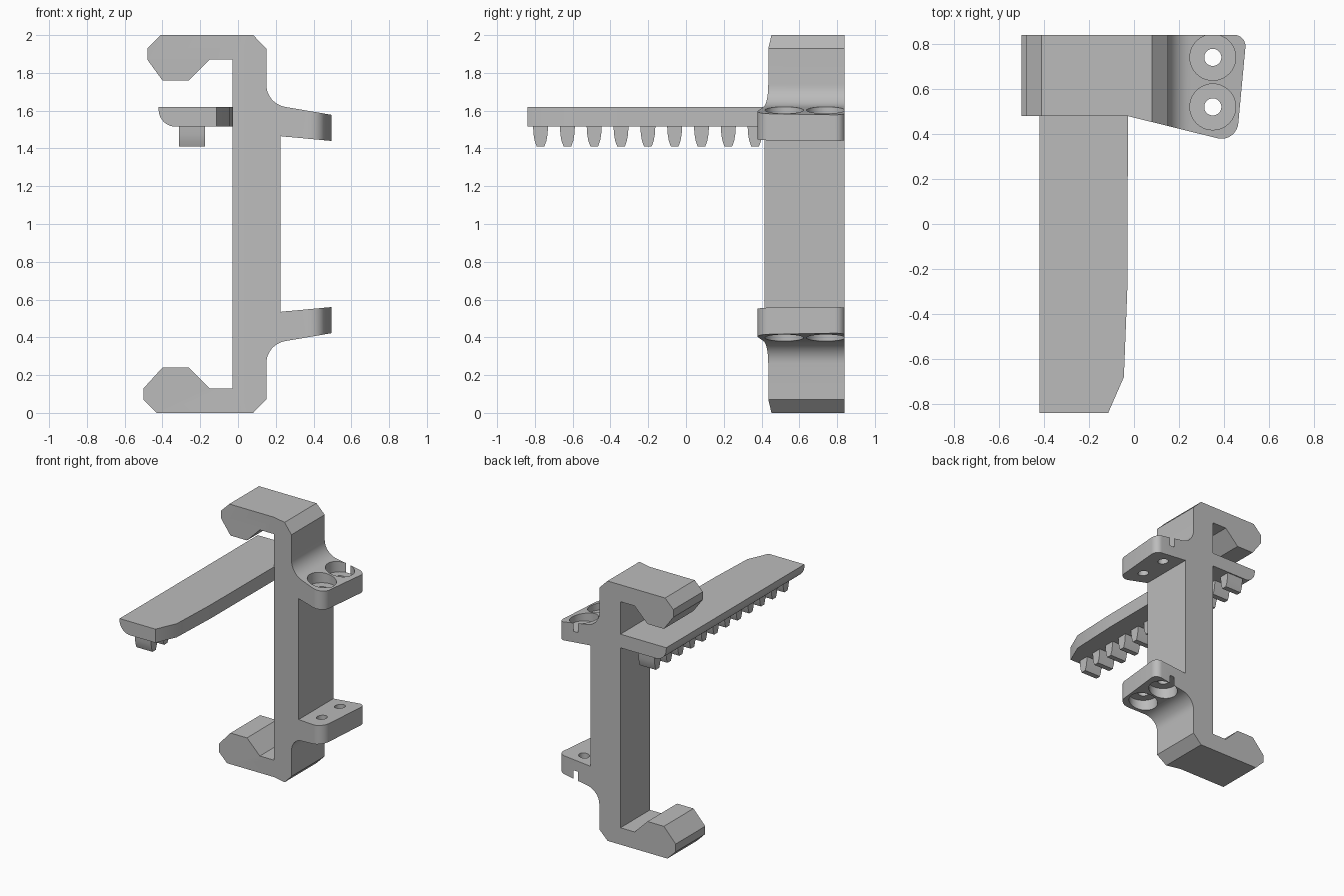
import bpy, bmesh, math
from mathutils import Vector

cube = bpy.data.objects.get("Cube")
if cube:
    bpy.data.objects.remove(cube, do_unlink=True)

grey = bpy.data.materials.new("plain grey")
grey.use_nodes = True
colour = (0.5, 0.5, 0.5, 1)
grey.diffuse_color = colour
grey.node_tree.nodes["Principled BSDF"].inputs["Base Color"].default_value = colour


def rounded(points, steps=10):
    """Outline in which a third value rounds the corner by that radius."""
    out = []
    for i, p in enumerate(points):
        c = Vector(p[:2])
        if len(p) == 2:
            out.append(c)
            continue
        u = (Vector(points[i - 1][:2]) - c).normalized()
        v = (Vector(points[(i + 1) % len(points)][:2]) - c).normalized()
        half = u.angle(v) / 2
        centre = c + (u + v).normalized() * p[2] / math.sin(half)
        reach = p[2] / math.tan(half)
        a, b = c + u * reach - centre, c + v * reach - centre
        turn = a.angle_signed(b)
        for k in range(steps + 1):
            t = -turn * k / steps
            out.append(centre + Vector((a.x * math.cos(t) - a.y * math.sin(t),
                                        a.x * math.sin(t) + a.y * math.cos(t))))
    return out


def prism(name, points, low, high, axis):
    """Extrude an outline between two values along an axis."""
    place = {"x": lambda p, h: (h, p.x, p.y),
             "y": lambda p, h: (p.x, h, p.y),
             "z": lambda p, h: (p.x, p.y, h)}[axis]
    bm = bmesh.new()
    face = bm.faces.new([bm.verts.new(place(p, low)) for p in rounded(points)])
    new = bmesh.ops.extrude_face_region(bm, geom=[face])["geom"]
    shift = Vector(place(Vector((0, 0)), high - low))
    bmesh.ops.translate(bm, vec=shift, verts=[g for g in new if isinstance(g, bmesh.types.BMVert)])
    bmesh.ops.recalc_face_normals(bm, faces=bm.faces)
    mesh = bpy.data.meshes.new(name)
    bm.to_mesh(mesh)
    bm.free()
    mesh.materials.append(grey)
    ob = bpy.data.objects.new(name, mesh)
    bpy.context.collection.objects.link(ob)
    return ob


def activate(ob):
    bpy.ops.object.select_all(action="DESELECT")
    ob.select_set(True)
    bpy.context.view_layer.objects.active = ob


def combine(ob, cutter, operation):
    activate(ob)
    mod = ob.modifiers.new("cut", "BOOLEAN")
    mod.operation, mod.object, mod.solver = operation, cutter, "EXACT"
    bpy.ops.object.modifier_apply(modifier=mod.name)
    bpy.data.objects.remove(cutter, do_unlink=True)


def disc(x, y, r, n=40):
    return [(x + r * math.cos(math.tau * k / n), y + r * math.sin(math.tau * k / n)) for k in range(n)]


# Clamp bracket: hooked side profile, the lower half mirroring the upper
inner = [(-0.03, 1.87), (-0.15, 1.87), (-0.26, 1.76), (-0.40, 1.76), (-0.48, 1.87), (-0.48, 1.93), (-0.41, 2)]
outer = [(0.08, 2), (0.15, 1.93), (0.15, 1.637, 0.12), (0.6, 1.56), (0.6, 1.43), (0.225, 1.465)]
lower = [(x - 0.02 if x < -0.4 else x, 2 - z, *r) for x, z, *r in reversed(inner + outer)]
bracket = prism("clamp_bracket", inner + outer + lower, 0.3, 0.84, "y")

# Tapered plan with rounded lug corners
plan = [(-0.6, 0.48), (-0.03, 0.48), (0.455, 0.36, 0.075), (0.5, 0.84, 0.05), (0.5 - 1.1, 0.84)]
combine(bracket, prism("plan_cutter", plan, -0.1, 2.1, "z"), "INTERSECT")

# Counterbored screw holes in both lugs
for y in (0.52, 0.74):
    combine(bracket, prism("screw_cutter", disc(0.35, y, 0.038), 0.2, 1.8, "z"), "DIFFERENCE")
    for low, high in ((1.535, 1.75), (0.25, 0.465)):
        combine(bracket, prism("bore_cutter", disc(0.35, y, 0.102), low, high, "z"), "DIFFERENCE")

# Long rail with a rounded lower edge and a tapered tip
section = [(0, 1.62), (-0.42, 1.62), (-0.42, 1.515, 0.09), (0, 1.515)]
rail = prism("rail", section, -0.9, 0.84, "y")
tip = [(-0.5, -0.84), (-0.115, -0.84), (-0.045, -0.68), (-0.03, -0.3), (-0.025, 0.84), (-0.5, 0.84)]
combine(rail, prism("tip_cutter", tip, 1.4, 1.7, "z"), "INTERSECT")

# Row of rack teeth under the rail
side = [(0.04, 1.52), (0.037, 1.475), (0.031, 1.44), (0.02, 1.41)]
parts = [bracket, rail]
for i in range(12):
    y = -0.77 + 0.142 * i
    tooth = [(y + w, z) for w, z in side] + [(y - w, z) for w, z in reversed(side)]
    parts.append(prism(f"rack_tooth_{i + 1}", tooth, -0.312, -0.175, "x"))

for ob in parts:
    activate(ob)
    bpy.ops.object.shade_smooth_by_angle(angle=math.radians(25))
